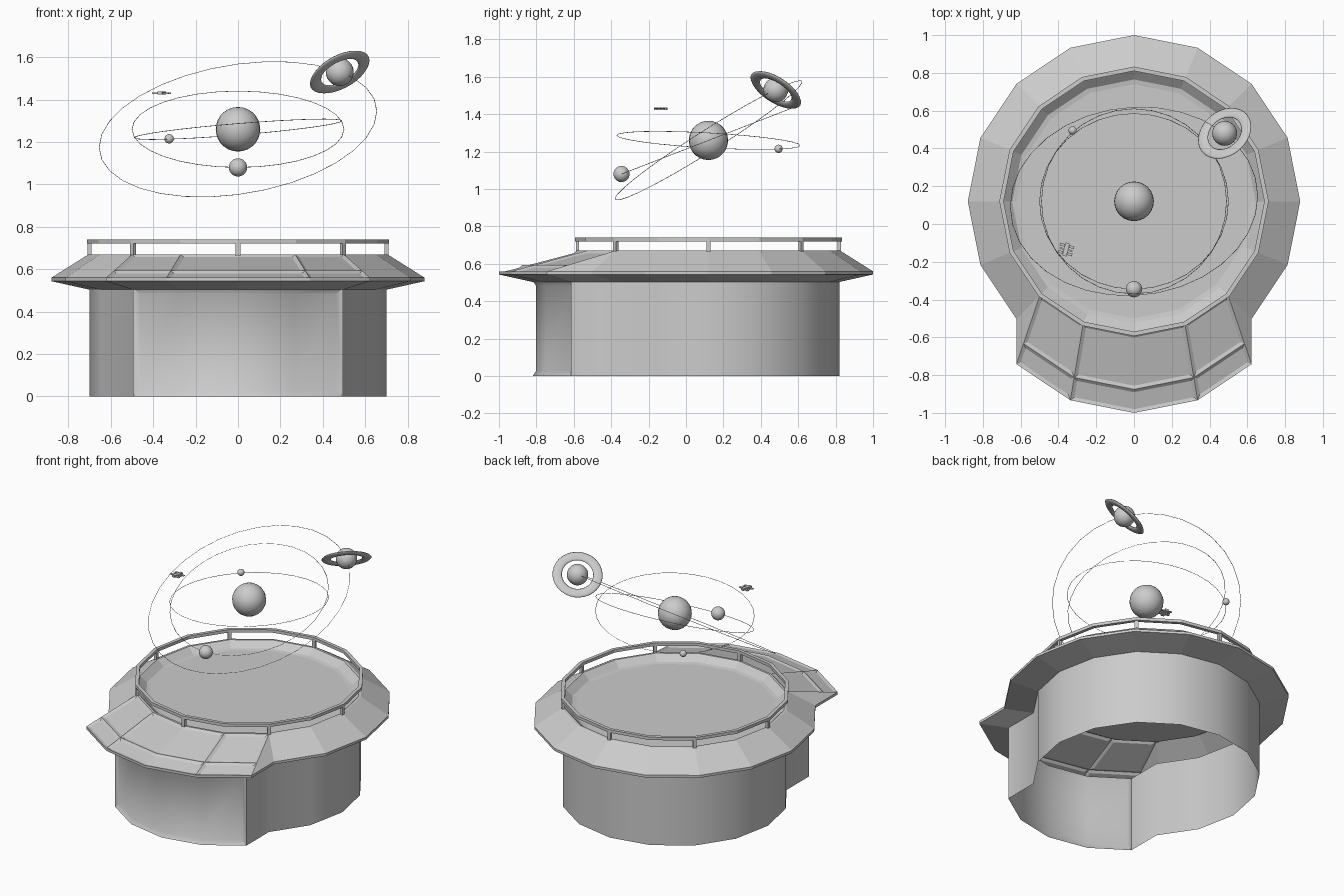
import bpy, bmesh, math
from mathutils import Vector

if "Cube" in bpy.data.objects:
    bpy.data.objects.remove(bpy.data.objects["Cube"])

CY = 0.12        # centre of the round body
BAY = -0.24      # how far the front bay is pushed forward
RAD = math.radians


def add_mesh(name, bm, smooth=False):
    me = bpy.data.meshes.new(name)
    bm.to_mesh(me)
    bm.free()
    ob = bpy.data.objects.new(name, me)
    bpy.context.collection.objects.link(ob)
    if smooth:
        bpy.ops.object.select_all(action='DESELECT')
        ob.select_set(True)
        bpy.context.view_layer.objects.active = ob
        bpy.ops.object.shade_smooth_by_angle(angle=RAD(35))
    return ob


def footprint(r, shift):
    """16-sided ring whose front quarter is moved forward by shift."""
    main = [(-45 + 22.5 * i, 0) for i in range(13)]
    bay = [(225 + 22.5 * i, shift) for i in range(5)]
    return [(r * math.cos(RAD(a)), CY + s + r * math.sin(RAD(a))) for a, s in main + bay]


def loft(profile, closed=False):
    """Skin rings of (radius, z, bay shift); returns bmesh and faces by (row, segment)."""
    bm, cache, faces = bmesh.new(), {}, {}

    def vert(x, y, z, row):
        key = (round(x, 4), round(y, 4), round(z, 4), row)
        if key not in cache:
            cache[key] = bm.verts.new((x, y, z))
        return cache[key]

    rings = [[vert(x, y, z, k) for x, y in footprint(r, s)]
             for k, (r, z, s) in enumerate(profile)]
    n = len(rings)
    for j in range(n if closed else n - 1):
        a, b = rings[j], rings[(j + 1) % n]
        for i in range(18):
            k = (i + 1) % 18
            loop = list(dict.fromkeys([a[i], a[k], b[k], b[i]]))
            if len(loop) > 2:
                faces[j, i] = bm.faces.new(loop)
    bm.normal_update()
    return bm, faces


def recess(bm, faces, width, depth):
    bmesh.ops.inset_region(bm, faces=faces, thickness=width, depth=-depth,
                           use_even_offset=True, use_boundary=True)
    bm.normal_update()


# Wall with a recessed panel across the bay
bm, f = loft([(0.70, 0, BAY), (0.70, 0.51, BAY)])
recess(bm, [f[0, i] for i in range(13, 17)], 0.028, 0.018)
add_mesh("wall", bm, True)

# Overhanging roof, inner rim and deck, with framed panels over the bay
bm, f = loft([(0.70, 0.503, BAY), (0.88, 0.543, BAY), (0.88, 0.56, BAY),
              (0.8275, 0.593, BAY * 0.7), (0.705, 0.67, 0), (0.69, 0.67, 0),
              (0.645, 0.632, 0), (0.62, 0.628, 0), (0, 0.628, 0)])
for row in (2, 3):
    for segs in ((13,), (14, 15), (16,)):
        recess(bm, [f[row, i] for i in segs], 0.018, 0.009)
add_mesh("roof", bm)

# Hand rail and its posts
bm, f = loft([(0.713, 0.72, 0), (0.713, 0.74, 0), (0.69, 0.74, 0), (0.69, 0.72, 0)], True)
add_mesh("rail", bm)


def box(name, loc, size, rot=0.0):
    bm = bmesh.new()
    bmesh.ops.create_cube(bm, size=1)
    for v in bm.verts:
        v.co = Vector((v.co.x * size[0], v.co.y * size[1], v.co.z * size[2]))
    ob = add_mesh(name, bm)
    ob.location, ob.rotation_euler = loc, (0, 0, rot)
    return ob


for i in range(8):
    a = RAD(45 * i)
    box("rail_post", (0.70 * math.cos(a), CY + 0.70 * math.sin(a), 0.694),
        (0.018, 0.022, 0.06), a)

# Floating globes
for name, loc, r in (("central_globe", (0, CY, 1.26), 0.105),
                     ("front_globe", (0, -0.345, 1.08), 0.043),
                     ("small_globe", (-0.325, 0.495, 1.215), 0.022),
                     ("ringed_globe", (0.48, 0.48, 1.53), 0.066)):
    bm = bmesh.new()
    bmesh.ops.create_uvsphere(bm, u_segments=24, v_segments=14, radius=r)
    add_mesh(name, bm, True).location = loc

# Flattened ring around the outer globe
bpy.ops.mesh.primitive_torus_add(major_segments=32, minor_segments=8,
                                 major_radius=0.126, minor_radius=0.029)
ring = bpy.context.object
ring.name = "globe_ring"
ring.scale.z = 0.35
ring.location = (0.48, 0.48, 1.53)
ring.rotation_euler = Vector((-0.42, 0.49, 0.76)).to_track_quat('Z', 'Y').to_euler()
bpy.ops.object.shade_smooth_by_angle(angle=RAD(50))

# Thin orbit wires: vectors for the cosine and sine axes
for name, c, s in (("outer_orbit", (0.655, 0.0275, 0.085), (0, 0.499, 0.308)),
                   ("middle_orbit", (0.5, 0, 0), (0, 0.465, 0.18)),
                   ("flat_orbit", (0.49, 0, 0.04), (0, 0.49, -0.027))):
    cu = bpy.data.curves.new(name, 'CURVE')
    cu.dimensions = '3D'
    cu.bevel_depth = 0.0015
    cu.bevel_resolution = 0
    sp = cu.splines.new('POLY')
    sp.points.add(31)
    sp.use_cyclic_u = True
    for i, p in enumerate(sp.points):
        t = 2 * math.pi * i / 32
        co = Vector((0, CY, 1.26)) + Vector(c) * math.cos(t) + Vector(s) * math.sin(t)
        p.co = (*co, 1)
    bpy.context.collection.objects.link(bpy.data.objects.new(name, cu))

# Small satellite: body, boom and two pairs of panels
sat, turn = Vector((-0.36, -0.135, 1.43)), RAD(-15)
box("satellite_body", sat, (0.022, 0.07, 0.014), turn)
box("satellite_boom", sat, (0.07, 0.008, 0.006), turn)
for sx in (-1, 1):
    for sy in (-1, 1):
        off = Vector((sx * 0.026 * math.cos(turn) - sy * 0.02 * math.sin(turn),
                      sx * 0.026 * math.sin(turn) + sy * 0.02 * math.cos(turn), 0))
        box("satellite_panel", sat + off, (0.026, 0.014, 0.005), turn)
